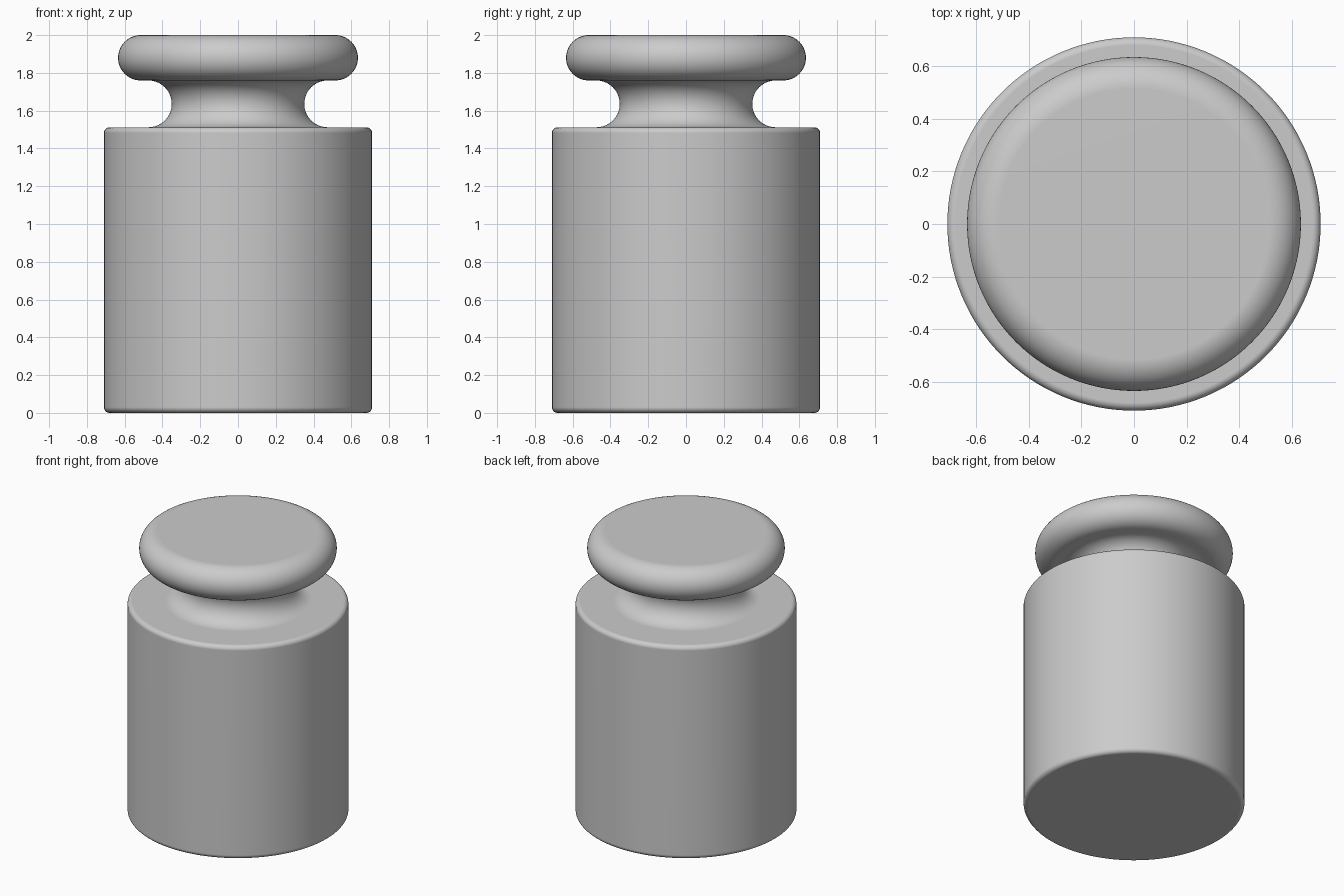
import bpy, bmesh
from math import cos, sin, pi, radians

if "Cube" in bpy.data.objects:
    bpy.data.objects.remove(bpy.data.objects["Cube"])

SEGMENTS = 128


def arc(cx, cz, r, start, end, steps):
    """Points (radius, height) along a circular arc, angles in degrees."""
    return [(cx + r * cos(radians(start + (end - start) * i / steps)),
             cz + r * sin(radians(start + (end - start) * i / steps)))
            for i in range(steps + 1)]


def lathe(name, profile):
    """Spin a profile around z into a closed, smooth-shaded solid."""
    bm = bmesh.new()
    verts = [bm.verts.new((r, 0, z)) for r, z in profile]
    edges = [bm.edges.new(pair) for pair in zip(verts, verts[1:])]
    bmesh.ops.spin(bm, geom=verts + edges, cent=(0, 0, 0), axis=(0, 0, 1),
                   angle=2 * pi, steps=SEGMENTS, use_merge=False)
    bmesh.ops.remove_doubles(bm, verts=bm.verts[:], dist=0.0005)
    bmesh.ops.recalc_face_normals(bm, faces=bm.faces[:])
    mesh = bpy.data.meshes.new(name)
    bm.to_mesh(mesh)
    bm.free()
    obj = bpy.data.objects.new(name, mesh)
    bpy.context.collection.objects.link(obj)
    bpy.ops.object.select_all(action='DESELECT')
    obj.select_set(True)
    bpy.context.view_layer.objects.active = obj
    bpy.ops.object.shade_smooth_by_angle(angle=radians(35))
    # Keep the flat faces flat-looking next to the fillets
    weighted = obj.modifiers.new("flat_face_normals", 'WEIGHTED_NORMAL')
    weighted.keep_sharp = True
    return obj


profile = [(0, 0)]
# Cylindrical body with small rounded rims
profile += arc(0.68, 0.03, 0.03, -90, 0, 6)
profile += arc(0.68, 1.482, 0.03, 0, 90, 6)
# Concave neck, flowing out of the shoulder
profile += arc(0.475, 1.636, 0.124, 270, 90, 28)
# Round-edged knob
profile += arc(0.515, 1.88, 0.12, -90, 90, 28)
profile += [(0, 2.0)]

lathe("calibration_weight", profile)
